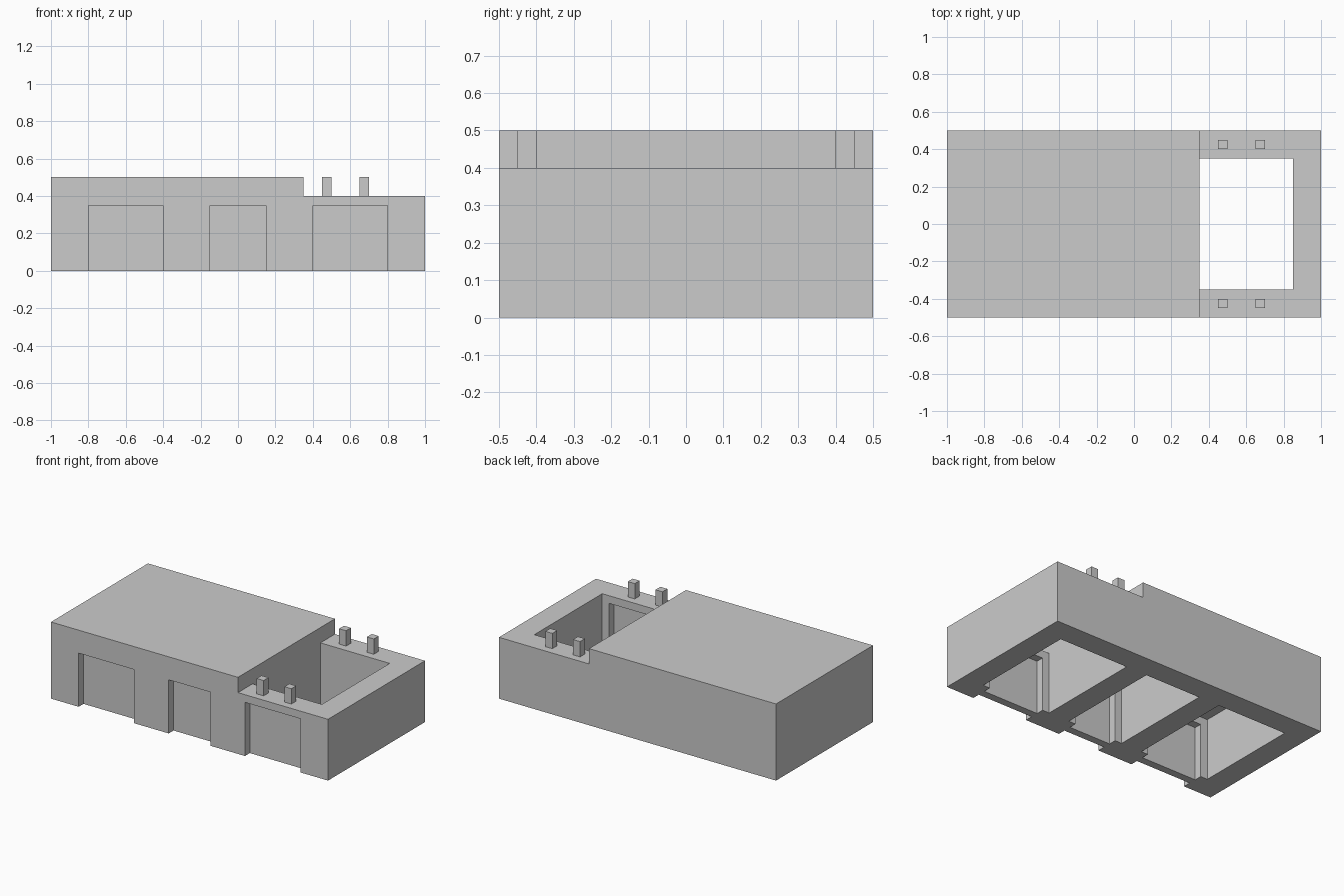
import bpy
import bmesh

if "Cube" in bpy.data.objects:
    bpy.data.objects.remove(bpy.data.objects["Cube"])

grey = bpy.data.materials.new("plain grey")
grey.diffuse_color = (0.6, 0.6, 0.6, 1)
grey.use_nodes = True
grey.node_tree.nodes["Principled BSDF"].inputs["Base Color"].default_value = grey.diffuse_color


def add_object(name, bm):
    bmesh.ops.recalc_face_normals(bm, faces=bm.faces)
    mesh = bpy.data.meshes.new(name)
    bm.to_mesh(mesh)
    bm.free()
    mesh.materials.append(grey)
    obj = bpy.data.objects.new(name, mesh)
    bpy.context.collection.objects.link(obj)
    return obj


def box(name, x, y, z):
    """Box from (min, max) pairs on each axis."""
    bm = bmesh.new()
    bmesh.ops.create_cube(bm, size=1)
    for v in bm.verts:
        for axis, (lo, hi) in enumerate((x, y, z)):
            v.co[axis] = hi if v.co[axis] > 0 else lo
    return add_object(name, bm)


# Main block: stepped side profile extruded from front to back
bm = bmesh.new()
profile = [(-1, 0), (1, 0), (1, 0.4), (0.35, 0.4), (0.35, 0.5), (-1, 0.5)]
face = bm.faces.new([bm.verts.new((x, -0.5, z)) for x, z in profile])
side = bmesh.ops.extrude_face_region(bm, geom=[face])["geom"]
bmesh.ops.translate(bm, vec=(0, 1, 0),
                    verts=[g for g in side if isinstance(g, bmesh.types.BMVert)])
building = add_object("building", bm)

# Rooms open below; the right-hand room is also open above.
# Each door is a thin panel left between an outer and an inner recess.
cutters = []
for name, room, door, top in [("left", (-0.85, -0.35), (-0.8, -0.4), 0.4),
                              ("middle", (-0.2, 0.2), (-0.15, 0.15), 0.4),
                              ("right", (0.35, 0.85), (0.4, 0.8), 0.6)]:
    cutters += [
        box(name + "_room_cutter", room, (-0.35, 0.35), (-0.1, top)),
        box(name + "_outer_door_cutter", door, (-0.6, -0.45), (-0.1, 0.35)),
        box(name + "_inner_door_cutter", door, (-0.4, -0.3), (-0.1, 0.35)),
    ]
for cutter in cutters:
    cutter.hide_render = True
    mod = building.modifiers.new(cutter.name, "BOOLEAN")
    mod.operation = "DIFFERENCE"
    mod.solver = "EXACT"
    mod.object = cutter

# Bake the cuts and remove the helpers
depsgraph = bpy.context.evaluated_depsgraph_get()
cut_mesh = bpy.data.meshes.new_from_object(building.evaluated_get(depsgraph))
building.modifiers.clear()
building.data = cut_mesh
for cutter in cutters:
    bpy.data.objects.remove(cutter)

# Short posts on the low side walls
for side_name, y in (("front", -0.45), ("back", 0.4)):
    for i, x in enumerate((0.45, 0.65), 1):
        box(f"{side_name}_post_{i}", (x, x + 0.05), (y, y + 0.05), (0.4, 0.5))
